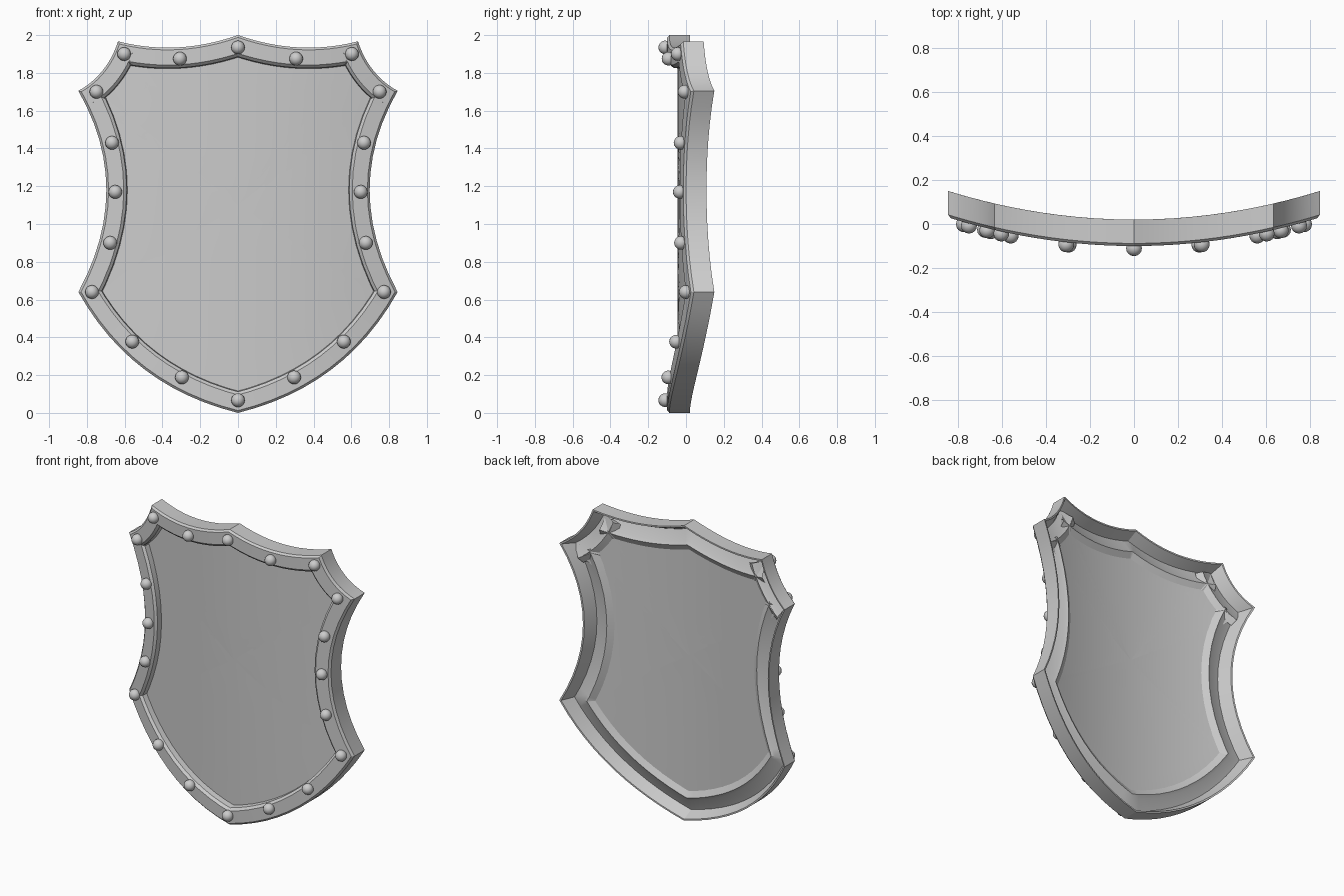
import bpy, bmesh, math
from mathutils import Vector

if "Cube" in bpy.data.objects:
    bpy.data.objects.remove(bpy.data.objects["Cube"])

SEG = 12


def bend(x):
    # front surface of the curved shield
    return -0.10 + 0.13 * (x / 0.845) ** 2


def arc(a, m, b):
    # quadratic curve from a to b passing through m (end point omitted)
    a, m, b = Vector(a), Vector(m), Vector(b)
    c = 2 * m - (a + b) / 2
    pts = []
    for i in range(SEG):
        t = i / SEG
        pts.append((1 - t) ** 2 * a + 2 * t * (1 - t) * c + t * t * b)
    return pts


# Outline: right half from top point to bottom tip, then mirrored
half = (arc((0, 2.0), (0.32, 1.935), (0.635, 1.967))
        + arc((0.635, 1.967), (0.717, 1.812), (0.845, 1.705))
        + arc((0.845, 1.705), (0.697, 1.18), (0.845, 0.64))
        + arc((0.845, 0.64), (0.495, 0.23), (0, 0.0))
        + [Vector((0, 0.0))])
outline = half + [Vector((-p.x, p.y)) for p in half[-2:0:-1]]
N = len(outline)


def inset(d):
    # mitred inward offset of the clockwise outline
    out = []
    for i, p in enumerate(outline):
        e1 = (p - outline[i - 1]).normalized()
        e2 = (outline[(i + 1) % N] - p).normalized()
        n1, n2 = Vector((e1.y, -e1.x)), Vector((e2.y, -e2.x))
        out.append(p + (n1 + n2) * d / (1 + n1.dot(n2)))
    return out


def ring(bm, pts, depth):
    return [bm.verts.new((p.x, bend(p.x) + depth, p.y)) for p in pts]


def bridge(bm, a, b):
    for i in range(N):
        j = (i + 1) % N
        bm.faces.new((a[i], a[j], b[j], b[i]))


def finish(bm, name):
    bmesh.ops.recalc_face_normals(bm, faces=bm.faces)
    me = bpy.data.meshes.new(name)
    bm.to_mesh(me)
    bm.free()
    ob = bpy.data.objects.new(name, me)
    bpy.context.collection.objects.link(ob)
    bpy.ops.object.select_all(action='DESELECT')
    ob.select_set(True)
    bpy.context.view_layer.objects.active = ob
    bpy.ops.object.shade_smooth_by_angle(angle=math.radians(25))
    return ob


# Rim: cross-section (inset, depth) swept round the outline, hollow at the back
profile = [(0, 0.12), (0, 0.012), (0.012, 0), (0.092, 0), (0.108, 0.016),
           (0.112, 0.06), (0.175, 0.066), (0.135, 0.088), (0.115, 0.075),
           (0.045, 0.045), (0.010, 0.12)]
bm = bmesh.new()
rings = [ring(bm, inset(d), y) for d, y in profile]
for k in range(len(rings)):
    bridge(bm, rings[k - 1], rings[k])
finish(bm, "rim")

# Panel: curved plate made of shrinking rings, front and back
bm = bmesh.new()
edge = inset(0.11)
centre = Vector((0, 1.1))
sides = []
for depth in (0.055, 0.067):
    levels = [ring(bm, [centre + (p - centre) * s for p in edge], depth)
              for s in (1, 0.84, 0.68, 0.52, 0.36, 0.2)]
    for a, b in zip(levels, levels[1:]):
        bridge(bm, a, b)
    mid = bm.verts.new((0, bend(0) + depth, centre.y))
    for i in range(N):
        bm.faces.new((levels[-1][i], levels[-1][(i + 1) % N], mid))
    sides.append(levels[0])
bridge(bm, *sides)
finish(bm, "panel")

# Rivets along the rim
spots = [(0, 1.935), (0.308, 1.875), (0.603, 1.90), (0.75, 1.70),
         (0.667, 1.43), (0.65, 1.17), (0.677, 0.90), (0.773, 0.64),
         (0.56, 0.377), (0.297, 0.188), (0, 0.067)]
bm = bmesh.new()
for x, z in spots:
    for sx in ((x, -x) if x else (0,)):
        geo = bmesh.ops.create_uvsphere(bm, u_segments=16, v_segments=10, radius=0.036)
        bmesh.ops.translate(bm, verts=geo["verts"], vec=(sx, bend(sx) - 0.01, z))
finish(bm, "rivets")
